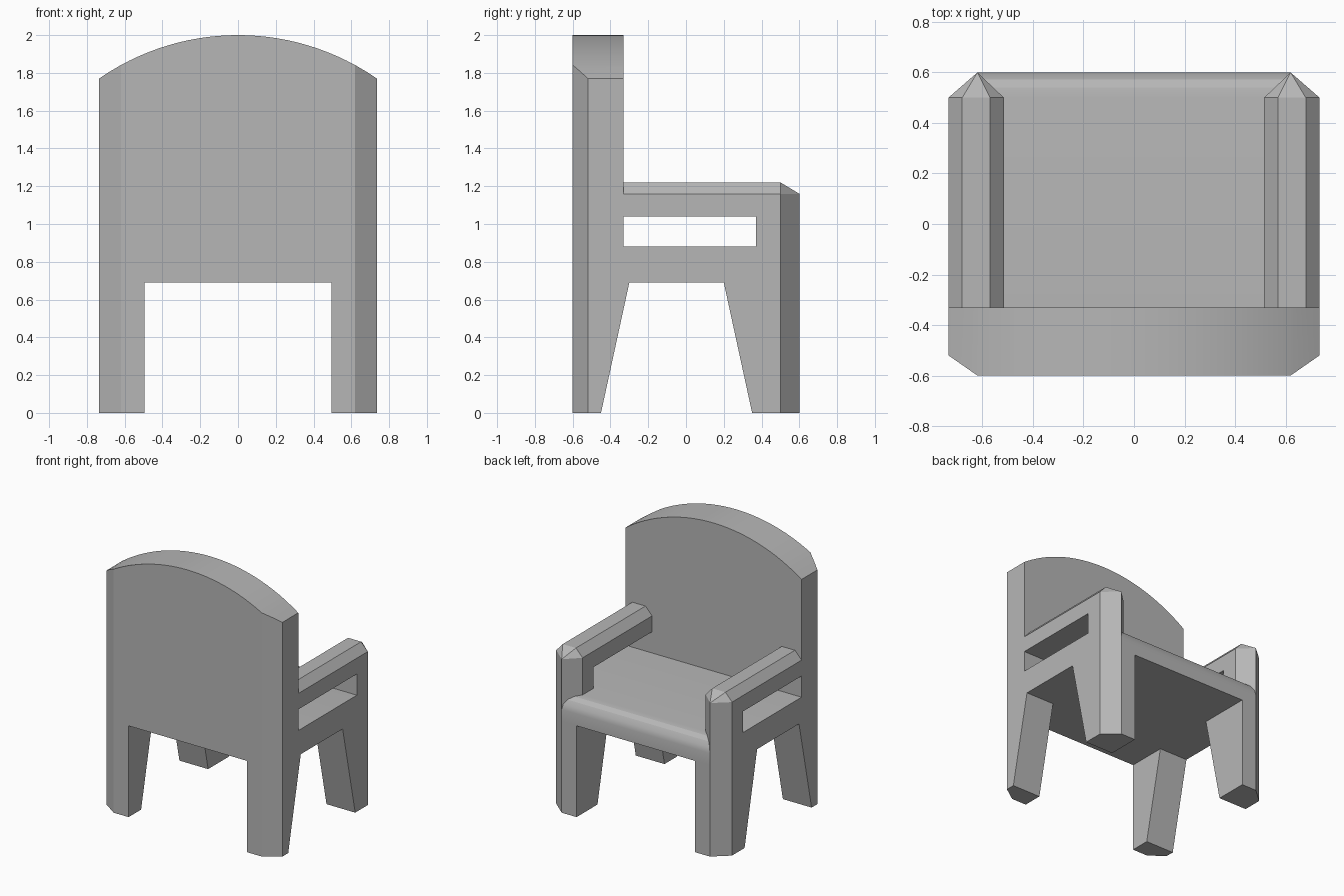
import bpy, bmesh, math

cube = bpy.data.objects.get("Cube")
if cube:
    bpy.data.objects.remove(cube, do_unlink=True)

GREY = (0.47, 0.47, 0.47, 1)
mat = bpy.data.materials.new("plain grey")
mat.use_nodes = True
mat.diffuse_color = GREY
mat.node_tree.nodes["Principled BSDF"].inputs["Base Color"].default_value = GREY

W = 0.735        # half width
TIP = 0.62       # where the outer corner chamfers end
INNER = 0.495    # inside of the legs
BACK = -0.33     # front face of the backrest
UNDER = 0.69     # underside of the seat


def hull(name, points):
    """Convex solid around a set of points, with merged flat faces."""
    bm = bmesh.new()
    for p in points:
        bm.verts.new(p)
    bmesh.ops.remove_doubles(bm, verts=bm.verts, dist=0.0005)
    res = bmesh.ops.convex_hull(bm, input=bm.verts)
    spare = {g for g in res["geom_interior"] + res["geom_unused"]
             if isinstance(g, bmesh.types.BMVert)}
    bmesh.ops.delete(bm, geom=list(spare), context='VERTS')
    bmesh.ops.dissolve_limit(bm, angle_limit=0.01, verts=bm.verts, edges=bm.edges)
    bmesh.ops.recalc_face_normals(bm, faces=bm.faces)
    mesh = bpy.data.meshes.new(name)
    bm.to_mesh(mesh)
    bm.free()
    mesh.materials.append(mat)
    obj = bpy.data.objects.new(name, mesh)
    bpy.context.collection.objects.link(obj)
    bpy.ops.object.select_all(action='DESELECT')
    obj.select_set(True)
    bpy.context.view_layer.objects.active = obj
    bpy.ops.object.shade_smooth_by_angle(angle=math.radians(22))
    return obj


def ring(outline, z, side=1):
    return [(x * side, y, z) for x, y in outline]


# Backrest: arched panel with chamfered rear corners
radius = (W ** 2 + 0.23 ** 2) / (2 * 0.23)
points = []
xs = [W * i / 14 for i in range(-14, 15)] + [-TIP, TIP]
for x in xs:
    arch = 2 - radius + math.sqrt(radius ** 2 - x * x)
    rear = -0.6 + max(0, abs(x) - TIP) * 0.08 / (W - TIP)
    for y in (BACK, rear):
        points += [(x, y, arch), (x, y, UNDER)]
hull("backrest", points)

# Seat: slab with a rounded front edge and chamfered outer corners
points = []
for y, z in ((0.5, 0.88), (0.54, 0.873), (0.572, 0.852), (0.592, 0.82), (0.6, 0.78), (0.6, UNDER)):
    for s in (-1, 1):
        edge = W - (y - 0.5) * (W - TIP) / 0.1
        points += [(s * edge, y, z), (s * W, min(y, 0.5), z),
                   (s * W, BACK, z)]
hull("seat", points)

# Legs, arm posts and arm rests, one of each per side
for side, label in ((1, "left"), (-1, "right")):
    rear = [(INNER, -0.6), (TIP, -0.6), (W, -0.52)]
    hull(label + "_back_leg",
         ring(rear + [(W, -0.45), (INNER, -0.45)], 0, side) +
         ring(rear + [(W, -0.30), (INNER, -0.30)], UNDER, side))

    front = [(INNER, 0.6), (TIP, 0.6), (W, 0.5)]
    hull(label + "_front_leg",
         ring(front + [(W, 0.35), (INNER, 0.35)], 0, side) +
         ring(front + [(W, 0.2), (INNER, 0.2)], UNDER, side))

    # Arm post with a pointed front and a bevelled cap
    post = [(0.515, 0.37), (W, 0.37), (W, 0.5), (TIP, 0.6), (0.515, 0.5)]
    cap = [(0.57, 0.37), (0.68, 0.37), (0.68, 0.5), (0.57, 0.5)]
    hull(label + "_arm_post",
         ring(post, 0.75, side) + ring(post, 1.16, side) + ring(cap, 1.22, side))

    # Arm rest with a bevelled top
    section = [(0.515, 1.04), (W, 1.04), (W, 1.16), (0.68, 1.22),
               (0.57, 1.22), (0.515, 1.16)]
    hull(label + "_arm_rest",
         [(x * side, y, z) for x, z in section for y in (BACK, 0.37)])
